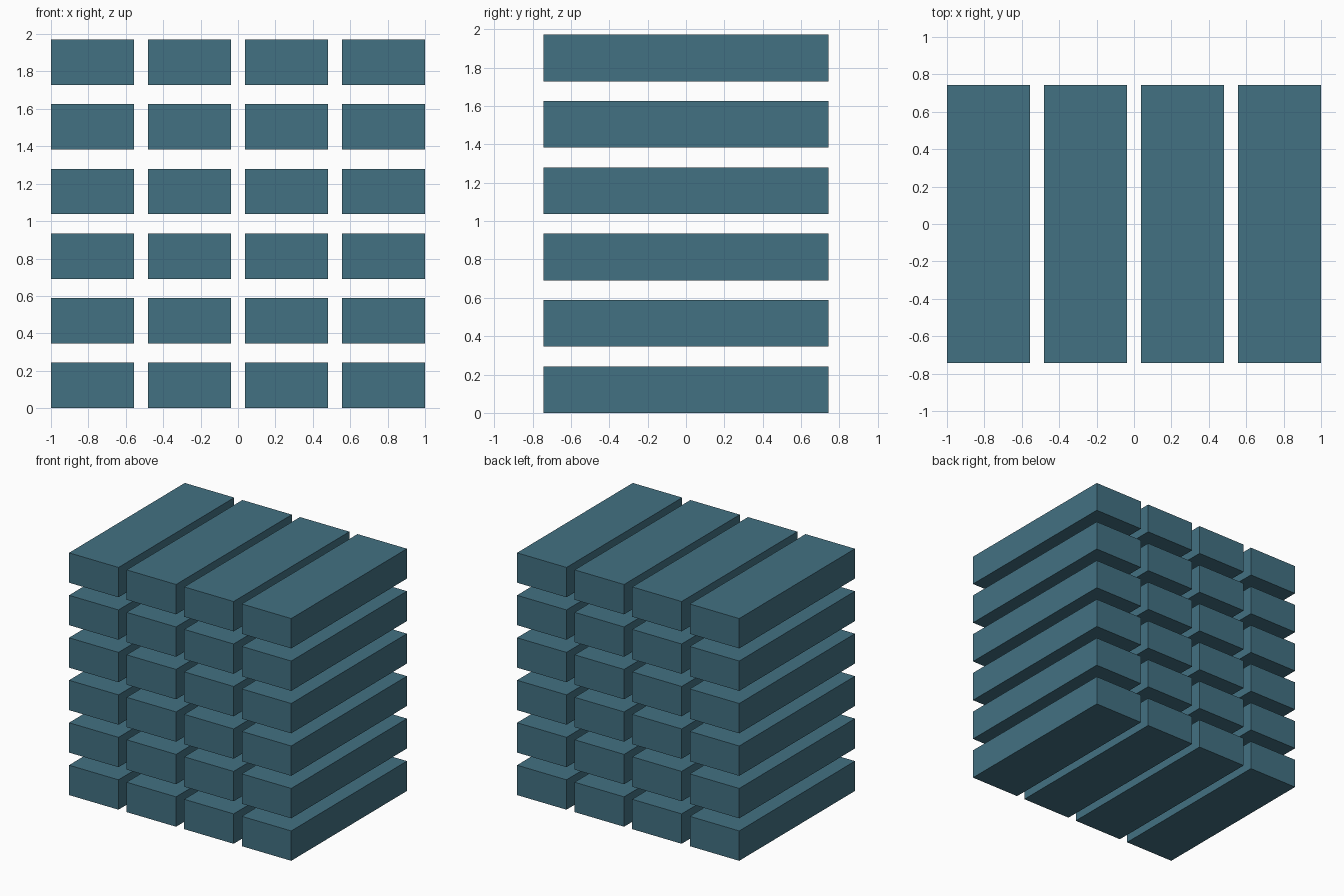
import bpy

if "Cube" in bpy.data.objects:
    bpy.data.objects.remove(bpy.data.objects["Cube"])

COLUMNS, LAYERS = 4, 6
WIDTH, DEPTH, HEIGHT = 0.445, 1.488, 0.243
PITCH_X = (2.0 - WIDTH) / (COLUMNS - 1)
PITCH_Z = 0.3456

material = bpy.data.materials.new("teal")
material.diffuse_color = (0.055, 0.165, 0.225, 1.0)
material.use_nodes = True
material.node_tree.nodes["Principled BSDF"].inputs["Base Color"].default_value = material.diffuse_color


def add_beam(name, location):
    bpy.ops.mesh.primitive_cube_add(size=1, location=location)
    beam = bpy.context.object
    beam.name = name
    beam.scale = (WIDTH, DEPTH, HEIGHT)
    bpy.ops.object.transform_apply(location=False, rotation=False, scale=True)
    beam.data.materials.append(material)


# Stack of separate beams: four across, six layers high
for layer in range(LAYERS):
    for column in range(COLUMNS):
        x = (column - (COLUMNS - 1) / 2) * PITCH_X
        z = HEIGHT / 2 + layer * PITCH_Z
        add_beam(f"beam_layer_{layer + 1}_column_{column + 1}", (x, 0, z))
